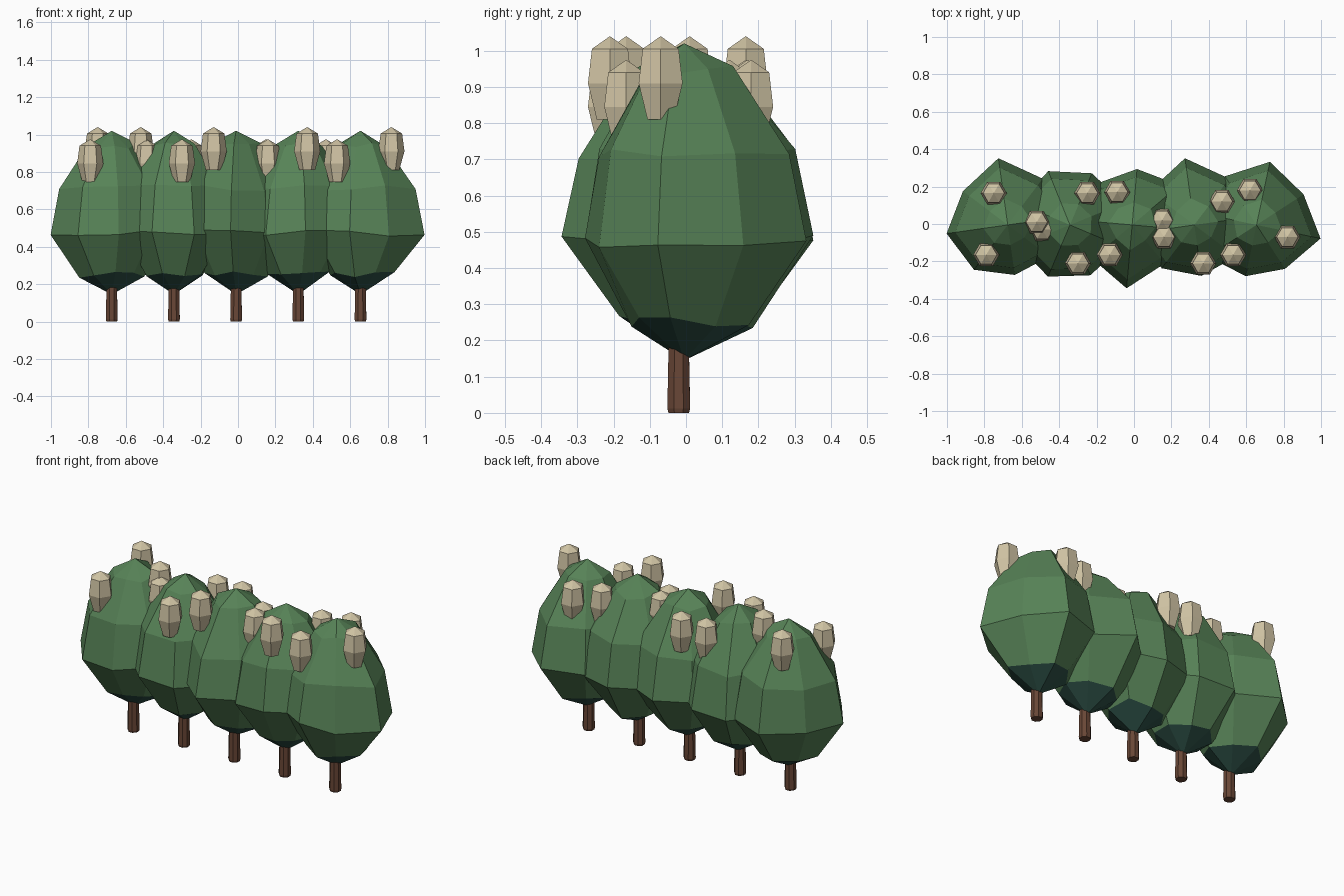
import bpy, bmesh, math, random

cube = bpy.data.objects.get("Cube")
if cube:
    bpy.data.objects.remove(cube)
random.seed(4)


def material(name, rgb):
    m = bpy.data.materials.new(name)
    m.use_nodes = True
    m.diffuse_color = (*rgb, 1)
    m.node_tree.nodes["Principled BSDF"].inputs["Base Color"].default_value = (*rgb, 1)
    return m


leaf = material("leaf_green", (0.095, 0.225, 0.095))
shade = material("underside_teal", (0.026, 0.08, 0.062))
bark = material("bark_brown", (0.14, 0.062, 0.037))
cone = material("cone_beige", (0.63, 0.55, 0.37))


def lathe(name, center, profile, radii, turn, mats, jitter=0.0):
    """Stack of faceted rings; a zero radius makes a pole."""
    bm = bmesh.new()
    n = len(radii)
    rings = []
    for scale, z in profile:
        if scale == 0:
            rings.append([bm.verts.new((0, 0, z))])
            continue
        ring = []
        for i, r in enumerate(radii):
            a = math.radians(turn) + math.tau * i / n
            wobble = random.uniform(-jitter, jitter)
            ring.append(bm.verts.new((r * scale * math.cos(a), r * scale * math.sin(a), z + wobble)))
        rings.append(ring)
    for level, (low, high) in enumerate(zip(rings, rings[1:])):
        for i in range(n):
            j = (i + 1) % n
            if len(low) == 1:
                f = bm.faces.new((low[0], high[j], high[i]))
            elif len(high) == 1:
                f = bm.faces.new((low[i], low[j], high[0]))
            else:
                f = bm.faces.new((low[i], low[j], high[j], high[i]))
            # the lowest band takes the first material
            f.material_index = min(level, len(mats) - 1)
    if len(rings[0]) > 1:
        bm.faces.new(rings[0][::-1])
    if len(rings[-1]) > 1:
        bm.faces.new(rings[-1])
    bmesh.ops.recalc_face_normals(bm, faces=bm.faces)
    mesh = bpy.data.meshes.new(name)
    bm.to_mesh(mesh)
    bm.free()
    for m in mats:
        mesh.materials.append(m)
    obj = bpy.data.objects.new(name, mesh)
    obj.location = center
    bpy.context.collection.objects.link(obj)


# Row of trees: turn of the crown and its reach in eight directions
crown_profile = [(0, 0.145), (0.53, 0.25), (1, 0.475), (0.86, 0.715), (0.4, 0.94), (0, 1.02)]
crowns = [
    (8, (.33, .31, .36, .30, .33, .30, .27, .28)),
    (22, (.31, .30, .31, .30, .30, .30, .29, .30)),
    (-5, (.32, .33, .30, .29, .32, .28, .34, .27)),
    (8, (.32, .31, .36, .30, .32, .29, .275, .28)),
    (-12, (.35, .30, .345, .31, .31, .31, .28, .28)),
]
for k, (turn, reach) in enumerate(crowns):
    x = -0.675 + k * 0.3325
    lathe(f"crown_{k + 1}", (x, -0.005, 0), crown_profile, reach, turn, [shade, leaf], 0.018)
    lathe(f"trunk_{k + 1}", (x, -0.02, 0), [(0.9, 0), (1, 0.012), (0.85, 0.25)], [0.034] * 8, 22, [bark])

# Upright cones, three to a tree, at two heights
cone_profile = [(0.6, 0), (1, 0.1), (0.82, 0.195), (0, 0.23)]
high, low = 0.81, 0.745
cones = [
    (-.75, .165, high), (-.79, -.165, low), (-.52, .01, high),
    (-.49, -.03, low), (-.25, .165, low), (-.30, -.21, low),
    (-.09, .17, low), (-.13, -.165, high), (.15, .02, low),
    (.16, -.07, low), (.47, .12, low), (.37, -.21, high),
    (.62, .18, low), (.53, -.165, low), (.82, -.07, high),
]
for k, spot in enumerate(cones):
    lathe(f"cone_{k + 1}", spot, cone_profile, [0.07] * 6, 0, [cone])
